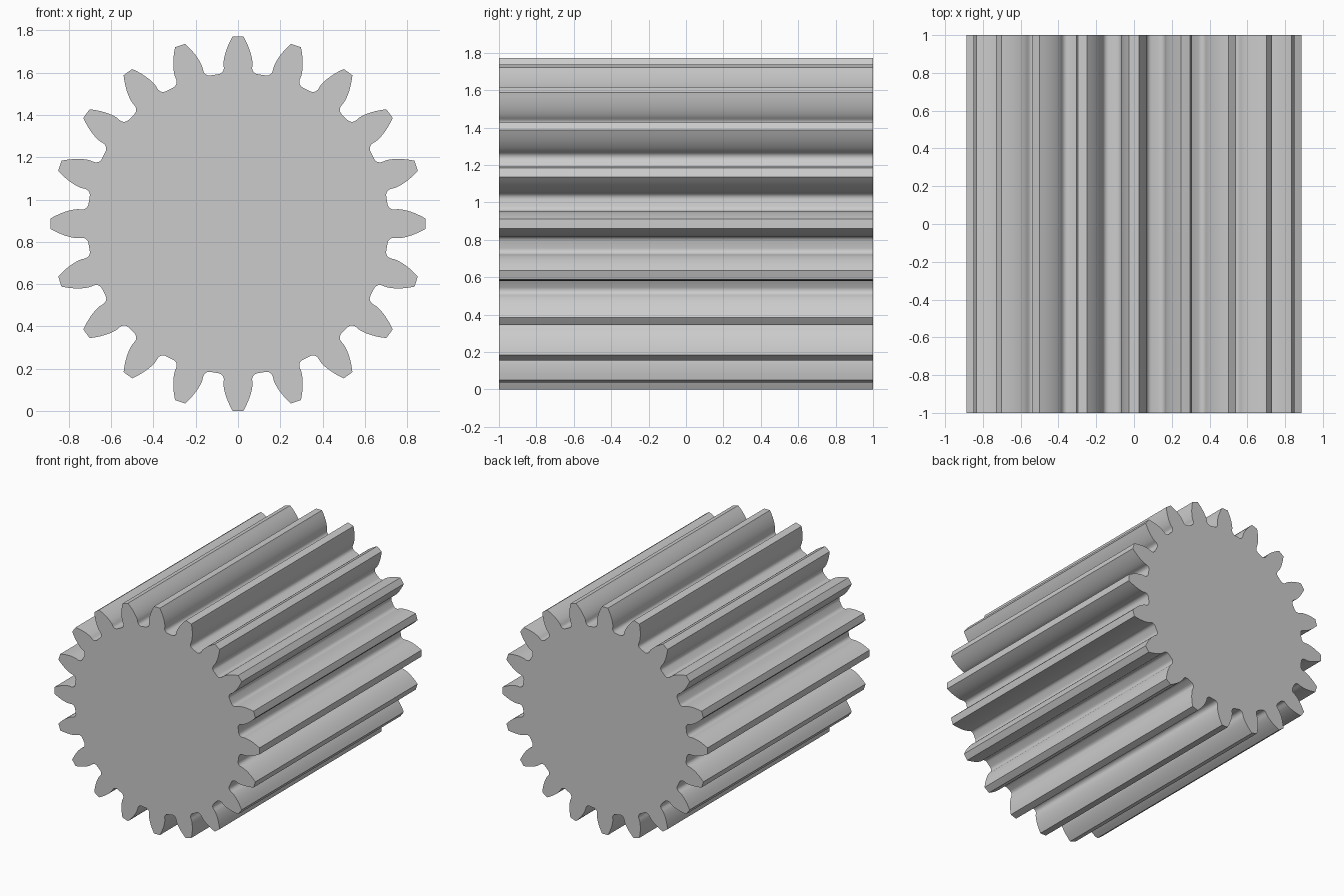
import bpy
import bmesh
from math import pi, sin, cos, tan, acos, asin, sqrt, radians

cube = bpy.data.objects.get("Cube")
if cube:
    bpy.data.objects.remove(cube, do_unlink=True)

# Gear dimensions
TEETH = 20
TIP_R = 0.886
MODULE = 2 * TIP_R / (TEETH + 2)
PITCH_R = MODULE * TEETH / 2
PRESSURE = radians(20)
BASE_R = PITCH_R * cos(PRESSURE)
ROOT_R = 0.713
FILLET = 0.03
BACKLASH = 0.003
LENGTH = 2.0


def involute(radius):
    """Polar angle swept by the involute between the base circle and radius."""
    a = acos(min(1, BASE_R / radius))
    return tan(a) - a


def half_tooth():
    """(radius, angle from tooth centre) from the root up to the tip."""
    base_half = pi / (2 * TEETH) + involute(PITCH_R) - BACKLASH
    pts = []
    # Root fillet, tangent to the root circle and to the radial lower flank
    rc = ROOT_R + FILLET
    off = asin(FILLET / rc)
    steps = 6
    for i in range(steps + 1):
        t = (pi / 2 + off) * i / steps
        # Local frame: radial and tangential offsets from the fillet centre
        u, v = rc - FILLET * cos(t), -FILLET * sin(t)
        r = sqrt(u * u + v * v)
        pts.append((r, base_half + off + asin(v / r)))
    # Involute flank
    steps = 8
    for i in range(steps + 1):
        r = BASE_R + (TIP_R - BASE_R) * (i / steps) ** 1.5
        pts.append((r, base_half - involute(r)))
    return pts


# Whole tooth outline, running clockwise over the tip
half = half_tooth()
tooth = [(r, -a) for r, a in half] + [(TIP_R, 0)] + [(r, a) for r, a in reversed(half)]

# Gear outline repeated around the axis, then extruded along y
bm = bmesh.new()
outline = []
for k in range(TEETH):
    for r, a in tooth:
        ang = 2 * pi * k / TEETH + a
        outline.append(bm.verts.new((r * sin(ang), -LENGTH / 2, TIP_R + r * cos(ang))))
face = bm.faces.new(outline)
ext = bmesh.ops.extrude_face_region(bm, geom=[face], use_keep_orig=True)
moved = [g for g in ext["geom"] if isinstance(g, bmesh.types.BMVert)]
bmesh.ops.translate(bm, verts=moved, vec=(0, LENGTH, 0))
bmesh.ops.recalc_face_normals(bm, faces=bm.faces)

mesh = bpy.data.meshes.new("spur_gear")
bm.to_mesh(mesh)
bm.free()
gear = bpy.data.objects.new("spur_gear", mesh)
bpy.context.collection.objects.link(gear)

# Smooth flanks, crisp tips and end caps
bpy.ops.object.select_all(action="DESELECT")
gear.select_set(True)
bpy.context.view_layer.objects.active = gear
bpy.ops.object.shade_smooth_by_angle(angle=radians(30))
